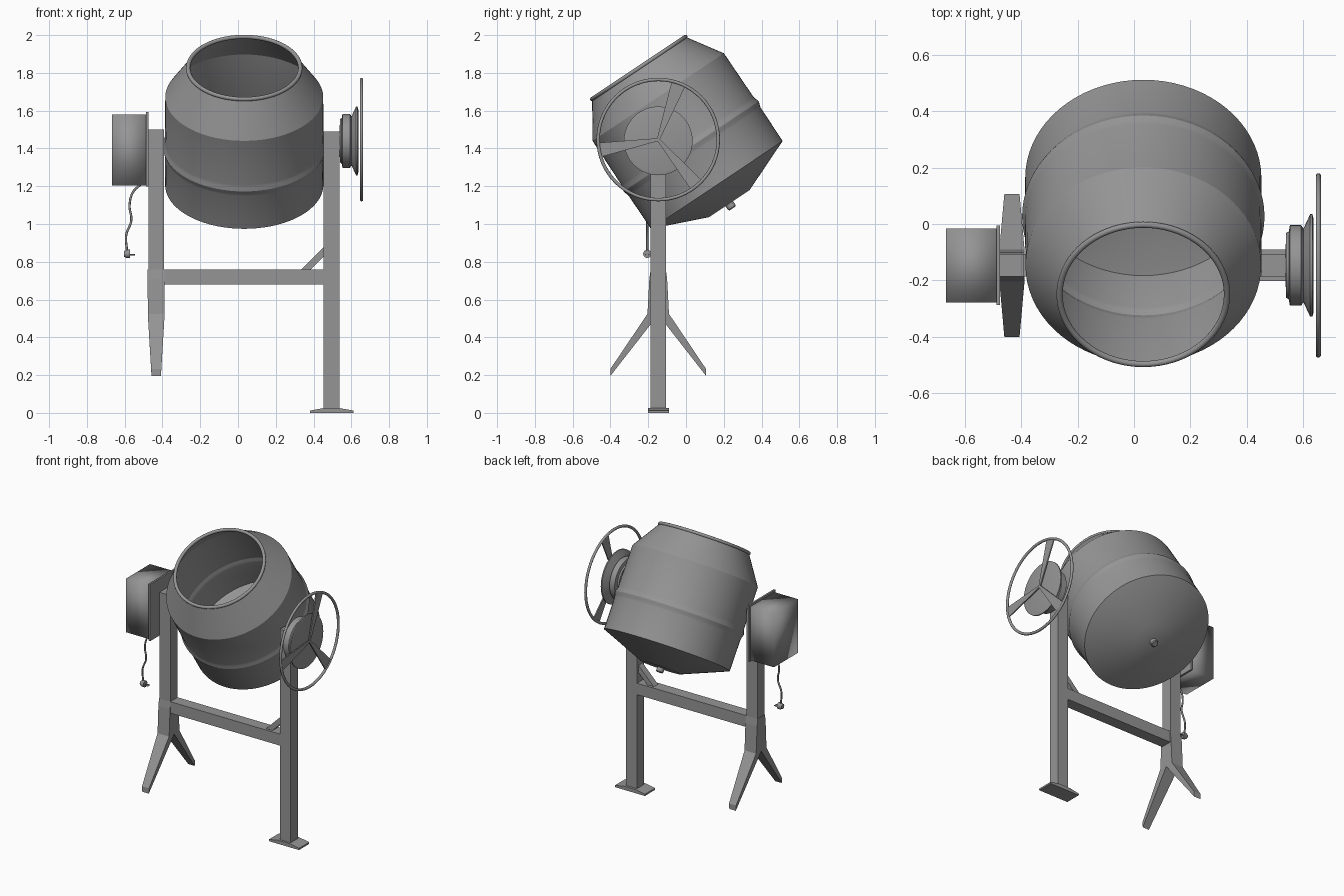
import bpy, bmesh, math
from mathutils import Matrix, Vector

if "Cube" in bpy.data.objects:
    bpy.data.objects.remove(bpy.data.objects["Cube"])

CY, CZ = -0.147, 1.44          # pivot line of drum, hub and wheel

GREY = bpy.data.materials.new("dark_grey_steel")
GREY.diffuse_color = (0.3, 0.3, 0.3, 1)
GREY.use_nodes = True
GREY.node_tree.nodes["Principled BSDF"].inputs["Base Color"].default_value = GREY.diffuse_color


def finish(name, bm, matrix=None, smooth=25):
    bmesh.ops.remove_doubles(bm, verts=bm.verts, dist=1e-5)
    bmesh.ops.recalc_face_normals(bm, faces=bm.faces)
    mesh = bpy.data.meshes.new(name)
    bm.to_mesh(mesh)
    bm.free()
    mesh.materials.append(GREY)
    ob = bpy.data.objects.new(name, mesh)
    bpy.context.collection.objects.link(ob)
    if matrix:
        ob.matrix_world = matrix
    if smooth:
        bpy.ops.object.select_all(action='DESELECT')
        ob.select_set(True)
        bpy.context.view_layer.objects.active = ob
        bpy.ops.object.shade_smooth_by_angle(angle=math.radians(smooth))
    return ob


def lathe(name, profile, matrix, n=64, closed=False):
    """Revolve (radius, height) points about local z."""
    bm = bmesh.new()
    rings = [[bm.verts.new((r * math.cos(2 * math.pi * i / n),
                            r * math.sin(2 * math.pi * i / n), h)) for i in range(n)]
             for r, h in profile]
    pairs = list(zip(rings, rings[1:])) + ([(rings[-1], rings[0])] if closed else [])
    for a, b in pairs:
        for i in range(n):
            j = (i + 1) % n
            bm.faces.new((a[i], a[j], b[j], b[i]))
    bmesh.ops.dissolve_degenerate(bm, dist=1e-6, edges=bm.edges)
    return finish(name, bm, matrix)


def torus(name, major, minor, height, matrix, n=64, m=16):
    pts = [(major + minor * math.cos(2 * math.pi * k / m),
            height + minor * math.sin(2 * math.pi * k / m)) for k in range(m)]
    return lathe(name, pts, matrix, n, closed=True)


def prism(name, pts, lo, hi, axis='X', width=None, smooth=0):
    """Extrude a (y, z) or (x, z) outline; width(z) sets a tapering half width."""
    bm = bmesh.new()
    mid, half = (lo + hi) / 2, (hi - lo) / 2
    sides = []
    for s in (-1, 1):
        row = []
        for p, z in pts:
            d = mid + s * (width(z) if width else half)
            row.append(bm.verts.new((d, p, z) if axis == 'X' else (p, d, z)))
        sides.append(row)
        bm.faces.new(row)
    for i in range(len(pts)):
        j = (i + 1) % len(pts)
        bm.faces.new((sides[0][i], sides[0][j], sides[1][j], sides[1][i]))
    return finish(name, bm, smooth=smooth)


def box(name, x, y, z, smooth=0):
    return prism(name, [(y[0], z[0]), (y[1], z[0]), (y[1], z[1]), (y[0], z[1])], *x,
                 smooth=smooth)


def along_x(x, y=CY, z=CZ):
    return Matrix.Translation((x, y, z)) @ Matrix.Rotation(math.pi / 2, 4, 'Y')


def tube(name, pts, radius):
    cu = bpy.data.curves.new(name, 'CURVE')
    cu.dimensions = '3D'
    cu.bevel_depth, cu.bevel_resolution, cu.use_fill_caps = radius, 2, True
    cu.materials.append(GREY)
    sp = cu.splines.new('BEZIER')
    sp.bezier_points.add(len(pts) - 1)
    for bp, p in zip(sp.bezier_points, pts):
        bp.co = p
        bp.handle_left_type = bp.handle_right_type = 'AUTO'
    ob = bpy.data.objects.new(name, cu)
    bpy.context.collection.objects.link(ob)
    return ob


# Tilted drum: thin sheet with a raised band, open at the top
drum_m = Matrix.Translation((0.033, 0.163, 1.207)) @ Matrix.Rotation(math.radians(33.7), 4, 'X')
outer = [(0, -0.119), (0.13, -0.119), (0.419, 0), (0.42, 0.21), (0.423, 0.224),
         (0.428, 0.237), (0.43, 0.245), (0.428, 0.253), (0.423, 0.266), (0.42, 0.28),
         (0.418, 0.559), (0.297, 0.744)]
inner = [(0.289, 0.744), (0.410, 0.556), (0.412, 0.28), (0.415, 0.266), (0.42, 0.253),
         (0.422, 0.245), (0.42, 0.237), (0.415, 0.224), (0.412, 0.21), (0.412, 0.006),
         (0.128, -0.111), (0, -0.111)]
lathe("drum", outer + inner, drum_m, 72)
torus("drum_rim", 0.297, 0.011, 0.744, drum_m, 72)
lathe("drum_bottom_bolt", [(0, -0.15), (0.019, -0.15), (0.024, -0.144), (0.024, -0.115)], drum_m, 20)

# Frame: posts, crossbar, brace, foot plate
box("right_post", (0.453, 0.537), (-0.187, -0.107), (0.015, 1.49))
box("left_post", (-0.475, -0.391), (-0.187, -0.107), (0.74, 1.5))
box("crossbar", (-0.40, 0.46), (-0.187, -0.107), (0.68, 0.76))
prism("corner_brace", [(0.33, 0.755), (0.38, 0.755), (0.46, 0.835), (0.46, 0.885)],
      -0.17, -0.124, 'Y')
prism("foot_plate", [(0.38, 0), (0.612, 0), (0.612, 0.012), (0.54, 0.025),
                     (0.45, 0.025), (0.38, 0.012)], -0.202, -0.09, 'Y')


# Forked left leg, tapering towards the feet
def leg_width(z):
    return 0.025 + 0.02 * min(1, max(0, (z - 0.2) / 0.33))


prism("leg_fork", [(-0.187, 0.76), (-0.107, 0.76), (-0.1, 0.71), (-0.09, 0.524),
                   (CY, 0.52), (-0.204, 0.524), (-0.194, 0.71)],
      -0.478, -0.388, width=leg_width)
leg = [(-0.09, 0.524), (0.106, 0.233), (0.106, 0.196), (CY, 0.52)]
prism("back_leg", leg, -0.478, -0.388, width=leg_width)
prism("front_leg", [(2 * CY - y, z) for y, z in leg], -0.478, -0.388, width=leg_width)

# Motor housing (softly shaded) with flange
box("motor_housing", (-0.667, -0.485), (-0.279, -0.016), (1.205, 1.58), smooth=100)
box("motor_flange", (-0.487, -0.475), (-0.288, -0.006), (1.198, 1.594))

# Power cord and plug
PY = -0.205
tube("power_cord", [(-0.515, PY, 1.21), (-0.555, PY, 1.17), (-0.574, PY, 1.10),
                    (-0.565, PY, 1.02), (-0.592, PY, 0.94), (-0.588, PY, 0.86)], 0.006)
lathe("plug_body", [(0, -0.02), (0.016, -0.02), (0.022, -0.006), (0.022, 0.012), (0, 0.012)],
      along_x(-0.583, PY, 0.842), 16)
for dy in (-0.009, 0.009):
    lathe("plug_prong", [(0, 0), (0.004, 0), (0.004, 0.028), (0, 0.028)],
          along_x(-0.572, PY + dy, 0.838), 8)

# Hub and hand wheel
lathe("wheel_hub", [(0, 0), (0.115, 0.005), (0.12, 0.014), (0.143, 0.018), (0.143, 0.058),
                    (0.13, 0.066), (0.182, 0.09), (0.182, 0.098), (0.165, 0.102), (0, 0.102)],
      along_x(0.535), 48)
torus("wheel_ring", 0.318, 0.009, 0, along_x(0.654, CY, 1.447), 64)
for k in range(3):
    a = math.radians(70 + 120 * k)
    d, s = Vector((math.cos(a), math.sin(a))), Vector((-math.sin(a), math.cos(a)))
    c = Vector((CY, 1.447))
    pts = [c - s * 0.007 - d * 0.005, c + d * 0.314 - s * 0.038,
           c + d * 0.314 + s * 0.038, c + s * 0.007 - d * 0.005]
    prism("wheel_spoke", [tuple(p) for p in pts], 0.65, 0.658)
